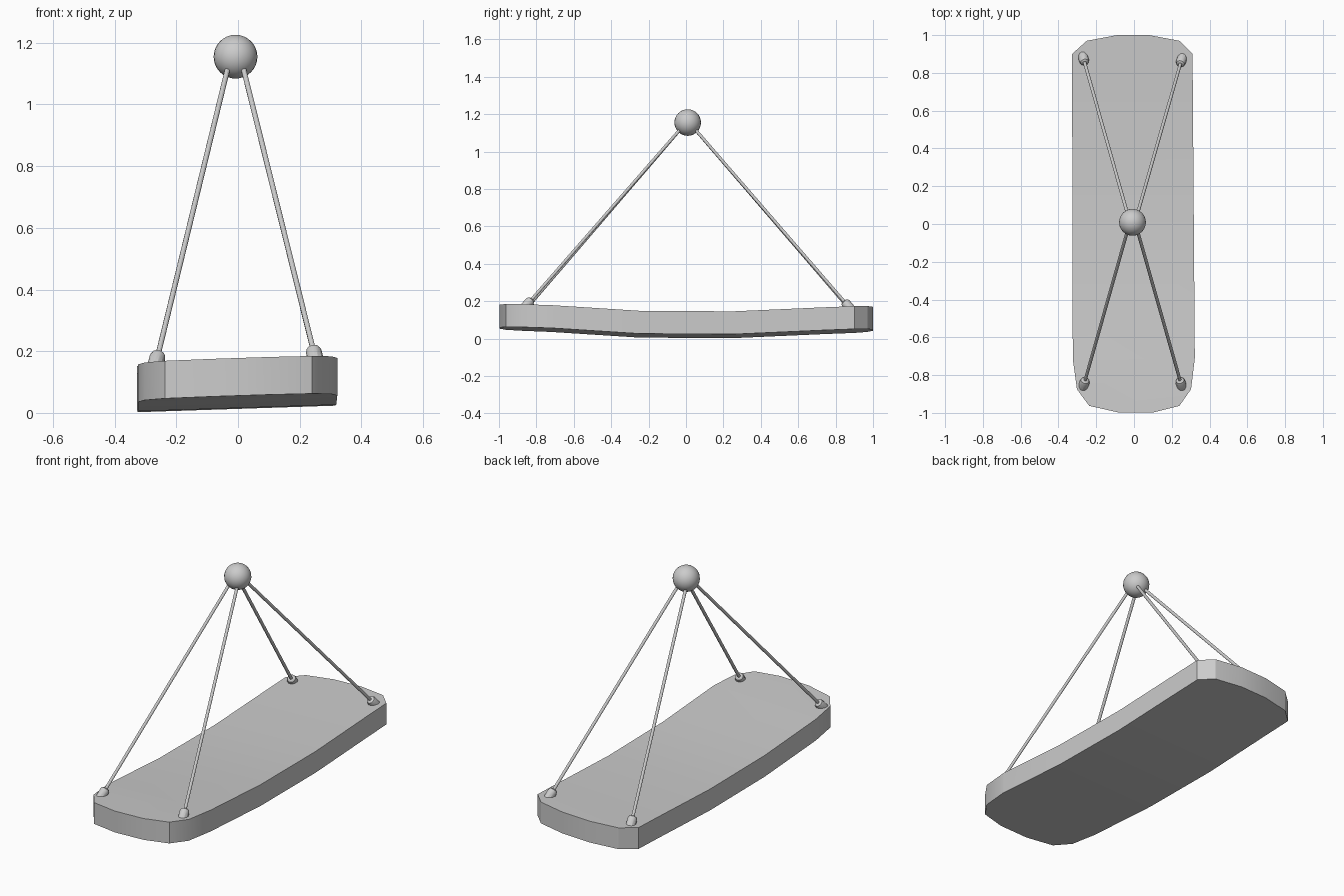
import bpy, bmesh
from mathutils import Vector

if "Cube" in bpy.data.objects:
    bpy.data.objects.remove(bpy.data.objects["Cube"])

THICK = 0.122
SAG = [(-1.0, 0.043), (-0.72, 0.033), (-0.25, 0.003), (0.25, 0.0), (0.72, 0.021), (1.0, 0.032)]


def bottom_z(x, y):
    """Underside height: bent along y, slightly tilted across x."""
    for (a, za), (b, zb) in zip(SAG, SAG[1:]):
        if y <= b or b == 1.0:
            return 0.013 + 0.033 * x + za + (zb - za) * (y - a) / (b - a)


def finish(bm, name, angle=0.5):
    bmesh.ops.recalc_face_normals(bm, faces=bm.faces)
    me = bpy.data.meshes.new(name)
    bm.to_mesh(me)
    bm.free()
    ob = bpy.data.objects.new(name, me)
    bpy.context.collection.objects.link(ob)
    bpy.ops.object.select_all(action='DESELECT')
    ob.select_set(True)
    bpy.context.view_layer.objects.active = ob
    bpy.ops.object.shade_smooth_by_angle(angle=angle)
    return ob


def lathe(name, base, direction, profile, segs=12):
    """Closed turned part: profile of (distance along axis, radius)."""
    rot = direction.to_track_quat('Z', 'Y').to_matrix().to_4x4()
    bm = bmesh.new()
    circ = bmesh.ops.create_circle(bm, segments=segs, radius=1, cap_ends=True)
    pts = [v.co.copy() for v in circ['verts']]
    bm.clear()
    rings = [[bm.verts.new((p.x * r, p.y * r, d)) for p in pts] for d, r in profile]
    for lo, hi in zip(rings, rings[1:]):
        for i in range(segs):
            j = (i + 1) % segs
            bm.faces.new((lo[i], lo[j], hi[j], hi[i]))
    bm.faces.new(rings[0][::-1])
    bm.faces.new(rings[-1])
    ob = finish(bm, name)
    ob.matrix_world = rot
    ob.location = base
    return ob


# Seat board: outline sliced across, thickened and bent
outline = [(-0.328, 0.90), (-0.25, 0.97), (-0.09, 1.0), (0.08, 1.0), (0.24, 0.97), (0.31, 0.90),
           (0.322, -0.71), (0.302, -0.875), (0.24, -0.963), (0.10, -0.998),
           (-0.08, -0.998), (-0.237, -0.963), (-0.302, -0.875), (-0.324, -0.715)]
bm = bmesh.new()
bm.faces.new([bm.verts.new((x, y, 0)) for x, y in outline])
for y in (-0.72, -0.25, 0.25, 0.72):
    bmesh.ops.bisect_plane(bm, geom=bm.verts[:] + bm.edges[:] + bm.faces[:],
                           plane_co=(0, y, 0), plane_no=(0, 1, 0))
top = bmesh.ops.extrude_face_region(bm, geom=bm.faces[:], use_keep_orig=True)
for g in top['geom']:
    if isinstance(g, bmesh.types.BMVert):
        g.co.z = THICK
for v in bm.verts:
    v.co.z += bottom_z(v.co.x, v.co.y)
finish(bm, "seat_board")

# Hanging ball
centre = Vector((-0.008, 0.009, 1.155))
bm = bmesh.new()
bmesh.ops.create_uvsphere(bm, u_segments=24, v_segments=16, radius=0.071)
bmesh.ops.translate(bm, verts=bm.verts, vec=centre)
finish(bm, "hanging_ball")

# Four ropes with end knobs
corners = {"front_left": (-0.265, -0.85), "front_right": (0.25, -0.85),
           "back_left": (-0.268, 0.878), "back_right": (0.252, 0.87)}
for side, (x, y) in corners.items():
    foot = Vector((x, y, bottom_z(x, y) + THICK))
    end = centre + Vector((0.016 if x > 0 else -0.016, 0.008 if y > 0 else -0.008, 0))
    axis = end - foot
    lathe("rope_" + side, foot, axis, [(0, 0.0085), (axis.length, 0.0085)])
    lathe("knob_" + side, foot, axis,
          [(-0.025, 0.026), (0.022, 0.026), (0.034, 0.022), (0.039, 0.014)])
